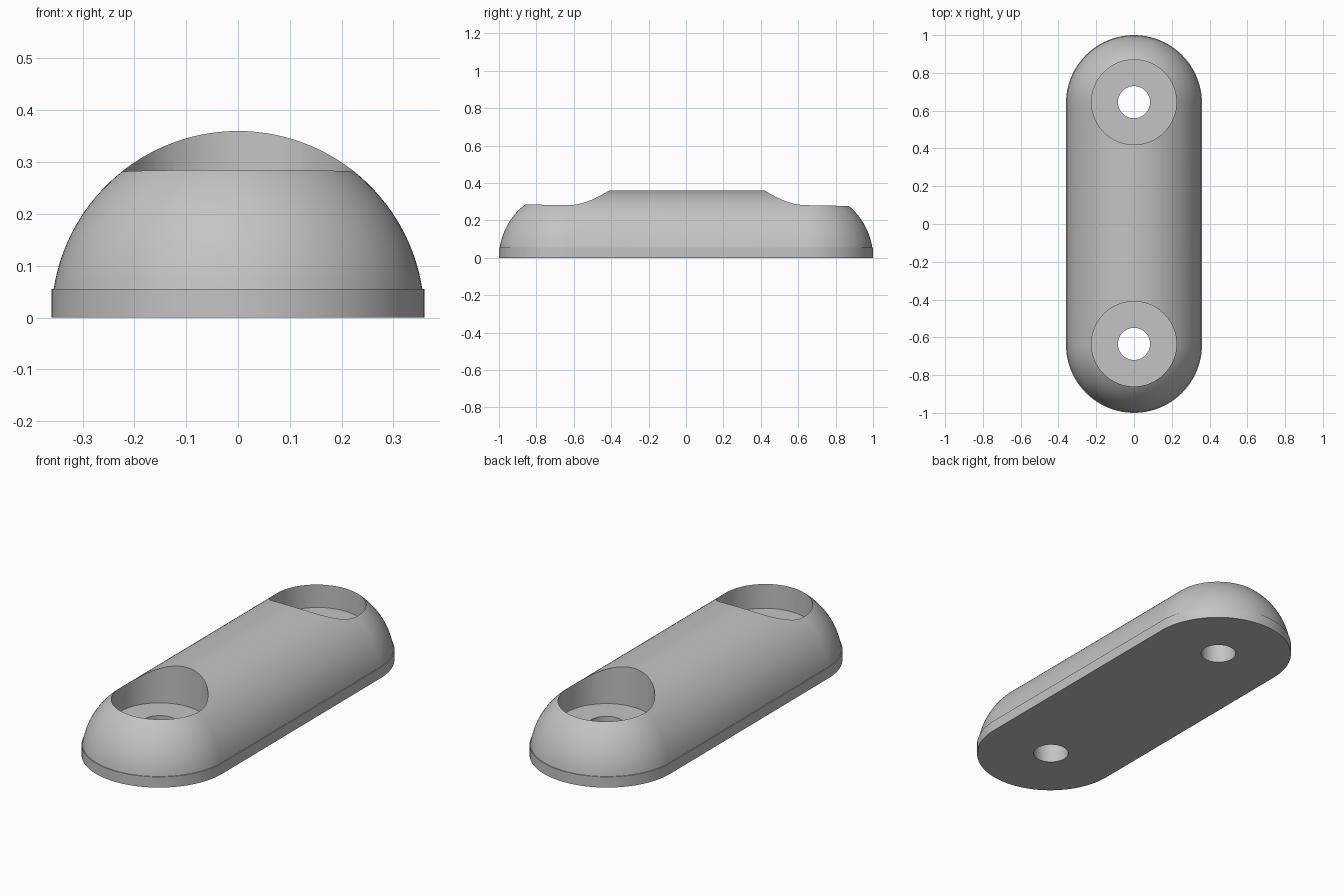
import bpy
import bmesh
from math import sin, cos, pi, asin

if "Cube" in bpy.data.objects:
    bpy.data.objects.remove(bpy.data.objects["Cube"], do_unlink=True)

R = 0.36           # dome radius
HALF = 0.64        # half length of the straight section
LIP = 0.055        # height of the base rim
ARC = 48           # segments per rounded end
RISE = 28          # steps up the dome

grey = bpy.data.materials.new("plain grey")
grey.use_nodes = True
colour = (0.55, 0.55, 0.55, 1)
grey.diffuse_color = colour
grey.node_tree.nodes["Principled BSDF"].inputs["Base Color"].default_value = colour


def outline(bm, r, z):
    """Ring of vertices around a rounded slot shape."""
    ring = []
    for start, y in ((0, HALF), (pi, -HALF)):
        for i in range(ARC + 1):
            a = start + pi * i / ARC
            ring.append(bm.verts.new((r * cos(a), y + r * sin(a), z)))
    return ring


# Body: vertical base rim, tiny ledge, then a rounded dome
bm = bmesh.new()
layers = [(R, 0), (R, LIP)]
low = asin(LIP / R)
for i in range(RISE + 1):
    t = low + (pi / 2 - low) * i / RISE
    layers.append((R * cos(t), R * sin(t)))
rings = [outline(bm, r, z) for r, z in layers]
bm.faces.new(list(reversed(rings[0])))
for a, b in zip(rings, rings[1:]):
    n = len(a)
    for i in range(n):
        j = (i + 1) % n
        bm.faces.new((a[i], a[j], b[j], b[i]))
bmesh.ops.remove_doubles(bm, verts=bm.verts, dist=0.0001)
bmesh.ops.recalc_face_normals(bm, faces=bm.faces)
mesh = bpy.data.meshes.new("rounded_body")
bm.to_mesh(mesh)
bm.free()
body = bpy.data.objects.new("rounded_body", mesh)
bpy.context.collection.objects.link(body)
mesh.materials.append(grey)


def drill(name, r, y, bottom, top):
    """Cut a vertical round hole out of the body."""
    bpy.ops.mesh.primitive_cylinder_add(
        vertices=64, radius=r, depth=top - bottom,
        location=(0, y, (top + bottom) / 2))
    cutter = bpy.context.object
    cutter.name = name
    cutter.hide_render = True
    cutter.data.materials.append(grey)
    cut = body.modifiers.new(name, "BOOLEAN")
    cut.operation = "DIFFERENCE"
    cut.solver = "EXACT"
    cut.object = cutter
    bpy.ops.object.select_all(action="DESELECT")
    body.select_set(True)
    bpy.context.view_layer.objects.active = body
    bpy.ops.object.modifier_apply(modifier=cut.name)
    bpy.data.objects.remove(cutter, do_unlink=True)


# Counterbored screw holes at both ends
for side, y in (("front", -0.635), ("back", 0.645)):
    drill(side + "_counterbore", 0.225, y, 0.16, 0.6)
    drill(side + "_screw_hole", 0.085, y, -0.2, 0.3)

bpy.ops.object.shade_smooth_by_angle(angle=pi / 6)
